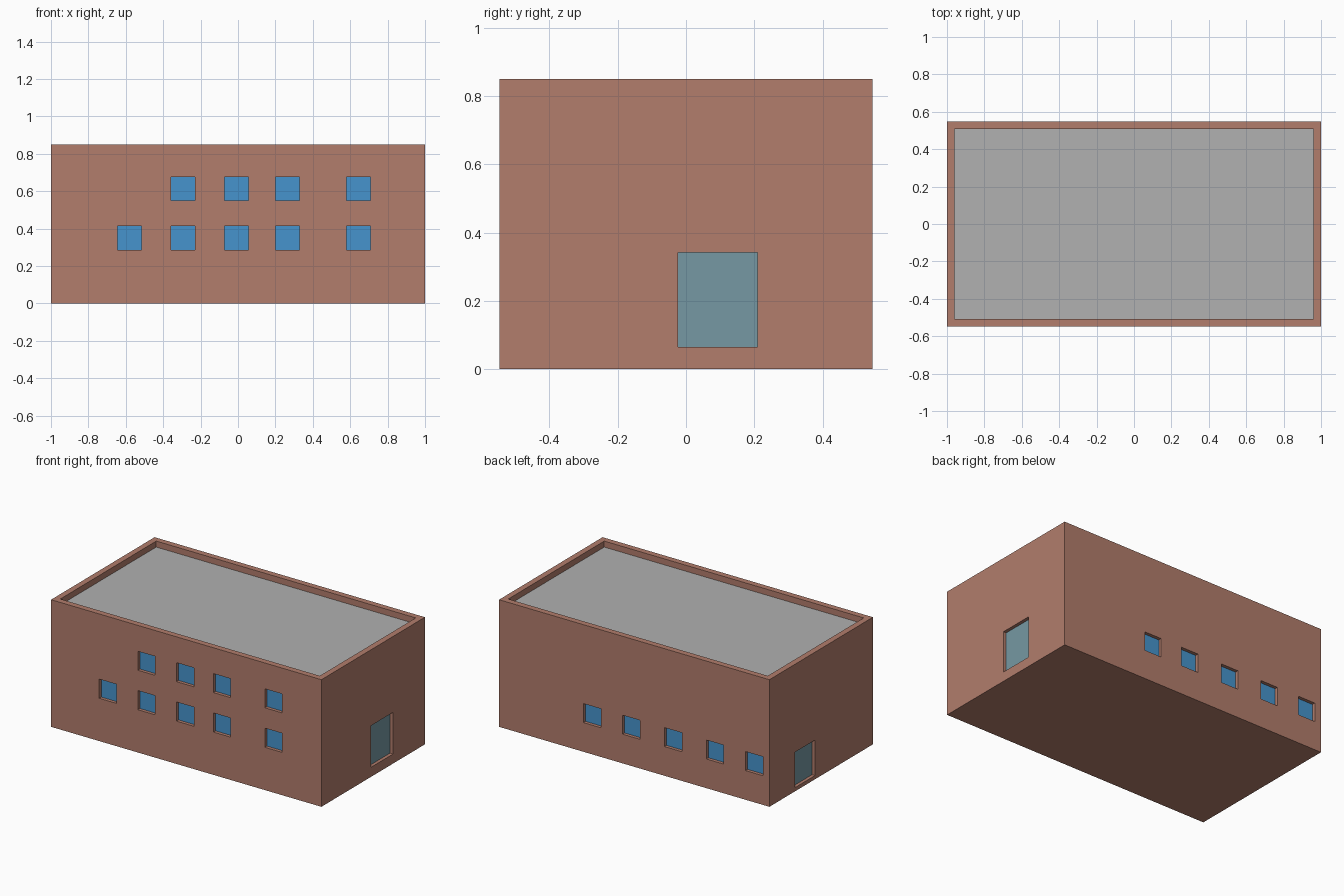
import bpy, bmesh
from mathutils import Matrix, Vector

if "Cube" in bpy.data.objects:
    bpy.data.objects.remove(bpy.data.objects["Cube"])

HX, HY, H = 1.0, 0.547, 0.85      # half length, half depth, height
WALL, SUNK, REVEAL = 0.04, 0.04, 0.022


def material(name, rgb):
    m = bpy.data.materials.new(name)
    lin = [((c / 255 + 0.055) / 1.055) ** 2.4 for c in rgb]
    m.diffuse_color = (*lin, 1)
    m.use_nodes = True
    m.node_tree.nodes["Principled BSDF"].inputs["Base Color"].default_value = m.diffuse_color
    return m


brick = material("brick", (178, 125, 108))
roof_grey = material("roof grey", (177, 177, 177))
window_blue = material("window blue", (70, 148, 205))
door_glass = material("door glass", (118, 152, 163))


def boxes(name, extents, mat):
    """One object made of axis-aligned boxes given as (min corner, max corner)."""
    bm = bmesh.new()
    for lo, hi in extents:
        lo, hi = Vector(lo), Vector(hi)
        bmesh.ops.create_cube(bm, size=1, matrix=Matrix.Translation((lo + hi) / 2)
                              @ Matrix.Diagonal((*(hi - lo), 1)))
    me = bpy.data.meshes.new(name)
    bm.to_mesh(me)
    bm.free()
    me.materials.append(mat)
    ob = bpy.data.objects.new(name, me)
    bpy.context.collection.objects.link(ob)
    return ob


def wall_box(side, a0, a1, z0, z1, near, far, grow=0.0):
    """Box on a wall: a is position along it, near/far are depths inward."""
    axis, s = {"front": (1, -1), "back": (1, 1), "right": (0, 1), "left": (0, -1)}[side]
    half = HY if axis == 1 else HX
    d = sorted((s * (half - near), s * (half - far)))
    a0, a1, z0, z1 = a0 - grow, a1 + grow, z0 - grow, z1 + grow
    if axis == 1:
        return (a0, d[0], z0), (a1, d[1], z1)
    return (d[0], a0, z0), (d[1], a1, z1)


# Openings: (side, start, end, bottom, top)
W = 0.128
front_x = [-0.644, -0.358, -0.072, 0.201, 0.581]
back_x = [-0.952, -0.661, -0.352, -0.041, 0.247]
groups = {
    "front_lower_windows": [("front", x, x + W, 0.286, 0.414) for x in front_x],
    "front_upper_windows": [("front", x, x + W, 0.550, 0.677) for x in front_x[1:]],
    "back_windows": [("back", x, x + W, 0.195, 0.322) for x in back_x],
    "right_door": [("right", -0.023, 0.21, 0.064, 0.342)],
    "left_door": [("left", 0.065, 0.275, 0.025, 0.262)],
}

# Solid building, with the roof well and the openings cut out
building = boxes("building_walls", [((-HX, -HY, 0), (HX, HY, H))], brick)
ix, iy, rz = HX - WALL, HY - WALL, H - SUNK
cuts = [((-ix, -iy, rz - 0.003), (ix, iy, H + 0.1))]
for openings in groups.values():
    cuts += [wall_box(*o, -0.05, REVEAL + 0.003) for o in openings]
cutter = boxes("opening_cutter", cuts, brick)
cutter.hide_render = True
mod = building.modifiers.new("openings", "BOOLEAN")
mod.operation, mod.solver, mod.object = "DIFFERENCE", "EXACT", cutter
bpy.context.view_layer.objects.active = building
bpy.ops.object.modifier_apply(modifier=mod.name)
bpy.data.objects.remove(cutter)

# Flat roof inside the parapet, edges tucked into the walls
boxes("roof_deck", [((-ix - 0.005, -iy - 0.005, rz - 0.008), (ix + 0.005, iy + 0.005, rz))],
      roof_grey)

# Recessed panes, edges tucked into the walls
for name, openings in groups.items():
    mat = door_glass if "door" in name else window_blue
    boxes(name, [wall_box(*o, REVEAL, REVEAL + 0.008, 0.005) for o in openings], mat)
